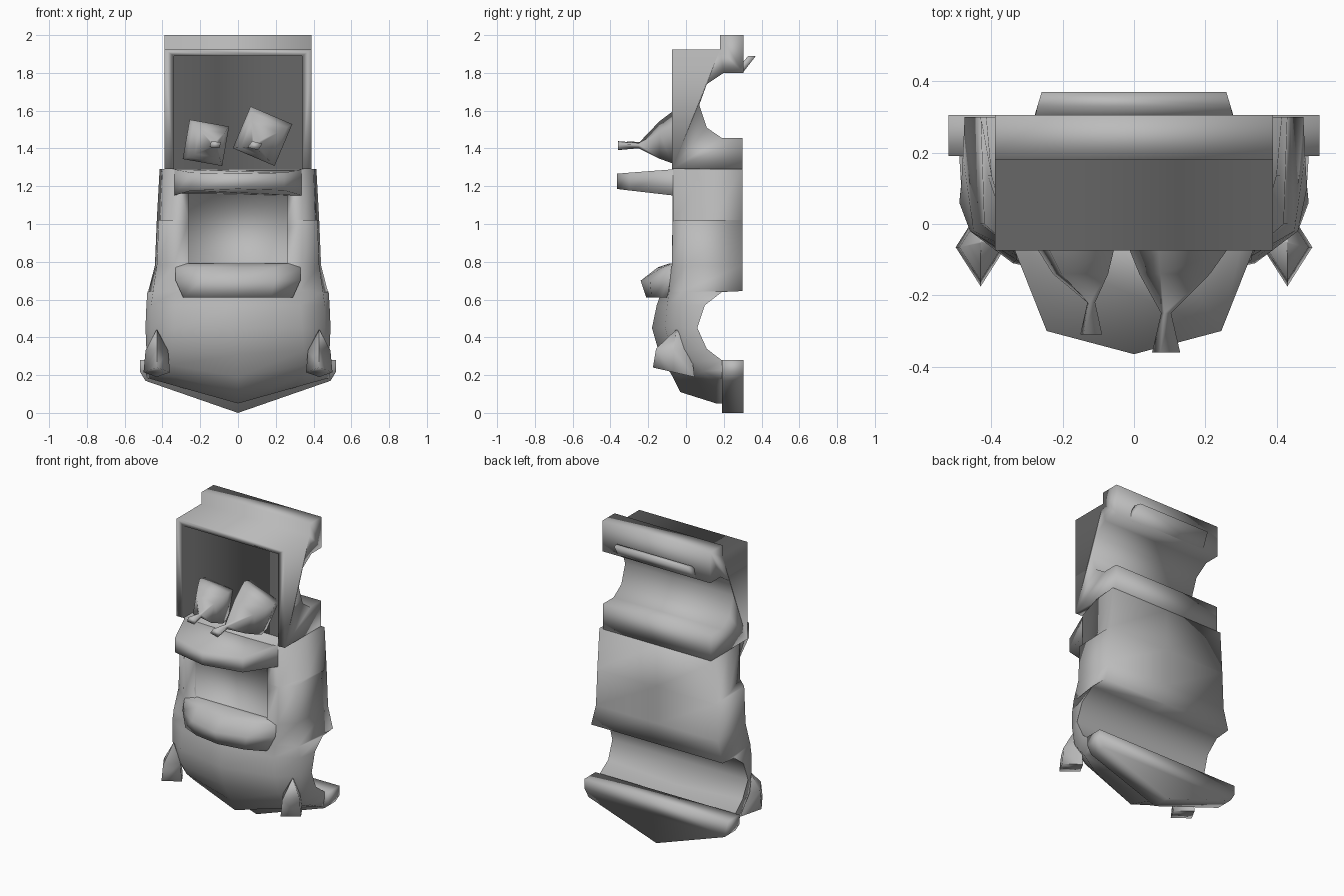
import bpy
import bmesh
from math import radians, cos, sin, pi
from mathutils import Vector

default_cube = bpy.data.objects.get("Cube")
if default_cube:
    bpy.data.objects.remove(default_cube)

grey = bpy.data.materials.new("plain grey")
grey.use_nodes = True
grey.diffuse_color = (0.5, 0.5, 0.5, 1)
grey.node_tree.nodes["Principled BSDF"].inputs["Base Color"].default_value = (0.5, 0.5, 0.5, 1)


def loft(name, rings):
    """Skin a list of equal-length rings and close both ends."""
    mesh = bpy.data.meshes.new(name)
    bm = bmesh.new()
    loops = [[bm.verts.new(point) for point in ring] for ring in rings]
    for lower, upper in zip(loops, loops[1:]):
        for i in range(len(lower)):
            j = (i + 1) % len(lower)
            bm.faces.new((lower[i], lower[j], upper[j], upper[i]))
    for cap in (loops[0], loops[-1]):
        bm.faces.new(cap)
    bmesh.ops.recalc_face_normals(bm, faces=bm.faces)
    bm.to_mesh(mesh)
    bm.free()
    mesh.materials.append(grey)
    obj = bpy.data.objects.new(name, mesh)
    bpy.context.collection.objects.link(obj)
    return obj


def mirrored(half):
    """Complete a half outline that starts and ends on the centre line."""
    return half + [(-x, y, z) for x, y, z in reversed(half[1:-1])]


def cut(target, cutter):
    cutter.hide_render = True
    cutter.hide_viewport = True
    modifier = target.modifiers.new("recess", 'BOOLEAN')
    modifier.operation = 'DIFFERENCE'
    modifier.solver = 'EXACT'
    modifier.object = cutter
    bpy.context.view_layer.objects.active = target
    bpy.ops.object.modifier_apply(modifier=modifier.name)
    bpy.data.objects.remove(cutter)


def smooth(obj):
    """Soft shading that also rolls over square corners."""
    bpy.ops.object.select_all(action='DESELECT')
    obj.select_set(True)
    bpy.context.view_layer.objects.active = obj
    bpy.ops.object.shade_smooth_by_angle(angle=radians(100))


def recess(name, bottom, top, width, floor):
    """Box cutter opening towards the front."""
    return loft(name, [
        [(-width, y, bottom), (width, y, bottom), (width, y, top), (-width, y, top)]
        for y in (-0.2, floor)])


# Hood and cab: height, sag, front, corner x/y, flank x/y, rear x/y
sections = [
    (.19, .14, .16, .3, .16, .47, .17, .48, .19),
    (.23, .12, -.03, .33, .03, .46, .09, .49, .19),
    (.28, .09, -.07, .35, -.03, .46, .05, .49, .19),
    (.34, .03, -.14, .35, -.08, .46, .0, .485, .11),
    (.45, 0, -.18, .34, -.11, .46, -.02, .49, .06),
    (.57, 0, -.155, .33, -.1, .46, -.02, .485, .1),
    (.64, 0, -.13, .33, -.09, .45, -.02, .48, .19),
    (.645, 0, -.13, .33, -.09, .45, -.02, .475, .3),
    (.78, 0, -.075, .34, -.075, .43, 0, .44, .3),
    (1.02, 0, -.075, .34, -.07, .42, 0, .43, .3),
    (1.021, 0, -.075, .34, -.07, .41, .135, .43, .3),
    (1.29, 0, -.075, .34, -.07, .4, .135, .415, .3),
]
rings = []
for z, sag, front, cx, cy, fx, fy, rx, ry in sections:
    half = [(0, front), (cx, cy), (fx, fy), (rx, ry), (0, ry)]
    rings.append(mirrored([(x, y, z - sag * (1 - x / 0.5)) for x, y in half]))
body = loft("hood_and_cab", rings)
cut(body, recess("windshield_cutter", 0.78, 1.17, 0.26, -0.055))
smooth(body)

# Cargo bed with rear wheel arch and tail bumper, as a side profile
bed_profile = [(-.075, 1.29), (-.075, 1.925), (.18, 1.925), (.18, 2), (.305, 2),
               (.305, 1.8), (.2, 1.8), (.11, 1.74), (.07, 1.63), (.11, 1.51),
               (.19, 1.455), (.3, 1.455), (.3, 1.29)]
bed = loft("cargo_bed", [[(x, y, z) for y, z in bed_profile] for x in (-0.39, 0.39)])
cut(bed, recess("bed_cutter", 1.25, 1.89, 0.34, 0.03))
smooth(bed)

# Lip under the tail bumper
lip_profile = [(.29, 1.8), (.3, 1.8), (.37, 1.89), (.33, 1.89), (.29, 1.845)]
lip = loft("tail_lip", [[(side * (0.28 - max(0, y - 0.3) * 0.3), y, z)
                         for y, z in lip_profile] for side in (-1, 1)])
smooth(lip)

# Pointed nose bumper
bumper = loft("nose_bumper", [
    mirrored([(0, y, 0), (.49, y, .17), (.52, y, .22), (.52, y, .28), (0, y, .28)])
    for y in (0.19, 0.305)])
smooth(bumper)

# Roof plate sticking out behind the windshield
roof_outline = [(0, -.365), (.245, -.3), (.34, -.06), (.34, .1), (0, .1)]
plate = loft("roof_plate", [
    mirrored([(x, y, level + slope * max(0, -0.07 - y)) for x, y in roof_outline])
    for level, slope in ((1.15, 0.12), (1.29, -0.08))])
smooth(plate)

# Bowed cowl below the windshield, blending into the hood at its ends
cowl_levels = [(.61, -.21, .29, -.13), (.7, -.24, .33, -.1),
               (.77, -.15, .33, -.08), (.79, -.09, .27, -.075)]
cowl = loft("cowl", [
    mirrored([(0, front, z), (width * 0.6, front * 0.65 + side * 0.35, z),
              (width, side, z), (width, 0, z), (0, 0, z)])
    for z, front, width, side in cowl_levels])
smooth(cowl)

# Headlamps: four-sided, pointed at the top
for name, side in (("left_headlamp", 1), ("right_headlamp", -1)):
    lamp_rings = []
    for z, tilt, size, y_centre in ((.215, .025, 1, -.065), (.33, .01, .85, -.065),
                                    (.44, 0, .03, -.05)):
        lamp_rings.append([
            (side * (0.43 + size * 0.07 * cos(a)), y_centre - size * 0.11 * sin(a),
             z + tilt * sin(a))
            for a in (0, pi / 2, pi, -pi / 2)])
    smooth(loft(name, lamp_rings))


def cargo(name, centre, neck, neck_y, tip, size, spin):
    """Four-sided bundle that narrows to a neck and ends in a small flare."""
    stages = [(centre, 0.035, 0.9), (centre, -0.03, 1), (centre.lerp(neck, 0.15), -0.075, 0.86),
              (centre.lerp(neck, 0.4), -0.14, 0.63), (neck, neck_y, 0.09), (neck, tip, 0.25)]
    shape = []
    for middle, y, scale in stages:
        thin = 0.6 if y == tip else 1
        shape.append([(middle.x + size * scale * cos(spin + k * pi / 2), y,
                       middle.y + size * scale * thin * sin(spin + k * pi / 2))
                      for k in range(4)])
    smooth(loft(name, shape))


# Two bundles standing in the bed
cargo("left_cargo", Vector((.13, 1.465)), Vector((.09, 1.415)), -0.25, -0.36, 0.17, radians(22))
cargo("right_cargo", Vector((-.17, 1.43)), Vector((-.12, 1.42)), -0.22, -0.31, 0.15, radians(35))
